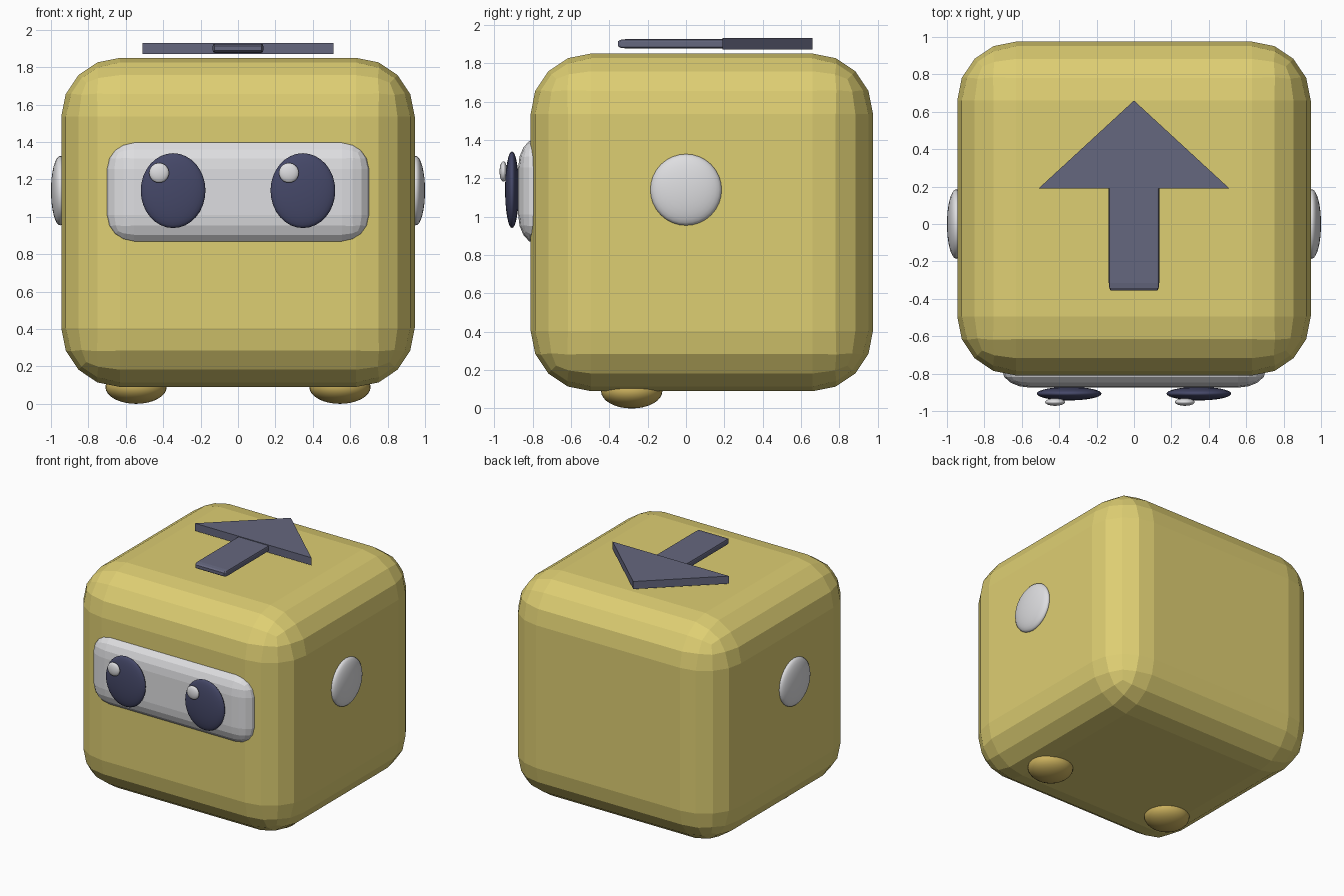
import bpy, bmesh
from mathutils import Matrix, Vector

if "Cube" in bpy.data.objects:
    bpy.data.objects.remove(bpy.data.objects["Cube"], do_unlink=True)


def material(name, rgb):
    m = bpy.data.materials.new(name)
    m.use_nodes = True
    m.diffuse_color = (*rgb, 1)
    m.node_tree.nodes["Principled BSDF"].inputs["Base Color"].default_value = (*rgb, 1)
    return m


YELLOW = material("soft yellow", (0.73, 0.62, 0.17))
OCHRE = material("ochre", (0.60, 0.44, 0.11))
WHITE = material("off white", (0.73, 0.73, 0.75))
NAVY = material("navy", (0.06, 0.065, 0.14))
SLATE = material("slate", (0.13, 0.135, 0.21))


def finish(name, bm, mat, smooth=False):
    bmesh.ops.recalc_face_normals(bm, faces=bm.faces)
    for f in bm.faces:
        f.smooth = smooth
    mesh = bpy.data.meshes.new(name)
    bm.to_mesh(mesh)
    bm.free()
    mesh.materials.append(mat)
    obj = bpy.data.objects.new(name, mesh)
    bpy.context.collection.objects.link(obj)
    return obj


def rounded_box(name, low, high, radius, segments, mat, squash=(1, 1, 1)):
    """Box with rounded edges; squash shrinks the rounding along an axis."""
    low, high = Vector(low), Vector(high)
    size = high - low
    bm = bmesh.new()
    bmesh.ops.create_cube(bm, size=1)
    bmesh.ops.scale(bm, vec=[s / q for s, q in zip(size, squash)], verts=bm.verts)
    bmesh.ops.bevel(bm, geom=bm.edges[:], offset=radius, segments=segments,
                    profile=0.5, affect='EDGES', clamp_overlap=True)
    bmesh.ops.scale(bm, vec=squash, verts=bm.verts)
    bmesh.ops.translate(bm, vec=(low + high) / 2, verts=bm.verts)
    return finish(name, bm, mat)


def ellipsoid(name, centre, radii, mat, axis='Z'):
    """Smooth squashed ball with its poles along the given axis."""
    bm = bmesh.new()
    bmesh.ops.create_uvsphere(bm, u_segments=32, v_segments=16, radius=1)
    if axis != 'Z':
        turn = Matrix.Rotation(1.5707963, 3, 'Y' if axis == 'X' else 'X')
        bmesh.ops.rotate(bm, matrix=turn, verts=bm.verts)
    bmesh.ops.scale(bm, vec=radii, verts=bm.verts)
    bmesh.ops.translate(bm, vec=centre, verts=bm.verts)
    return finish(name, bm, mat, smooth=True)


# Body and face plate
rounded_box("body", (-0.945, -0.81, 0.09), (0.945, 0.975, 1.85), 0.315, 4, YELLOW)
rounded_box("face_plate", (-0.705, -0.875, 0.86), (0.705, -0.68, 1.405),
            0.15, 4, WHITE, squash=(1, 0.62, 1))

# Paired parts; the eye glints both sit on the same side of the eyes
for side, s in (("left", 1), ("right", -1)):
    ellipsoid(side + "_eye", (s * 0.347, -0.907, 1.14), (0.173, 0.036, 0.2), NAVY, 'Y')
    ellipsoid(side + "_eye_glint", (s * 0.347 - 0.075, -0.952, 1.235),
              (0.053, 0.02, 0.053), WHITE, 'Y')
    ellipsoid(side + "_ear", (s * 0.95, 0, 1.14), (0.05, 0.186, 0.186), WHITE, 'X')
    ellipsoid(side + "_foot", (s * 0.545, -0.283, 0.09), (0.164, 0.16, 0.09), OCHRE)

# Arrow floating above the body
rounded_box("arrow_shaft", (-0.135, -0.355, 1.877), (0.135, 0.25, 1.925), 0.02, 2,
            SLATE, squash=(0.5, 2, 0.6))

bm = bmesh.new()
corners = [bm.verts.new(p) for p in
           ((-0.51, 0.19, 1.87), (0.51, 0.19, 1.87), (0, 0.66, 1.87))]
base = bm.faces.new(corners)
top = bmesh.ops.extrude_face_region(bm, geom=[base])["geom"]
bmesh.ops.translate(bm, vec=(0, 0, 0.06),
                    verts=[v for v in top if isinstance(v, bmesh.types.BMVert)])
finish("arrow_head", bm, SLATE)
